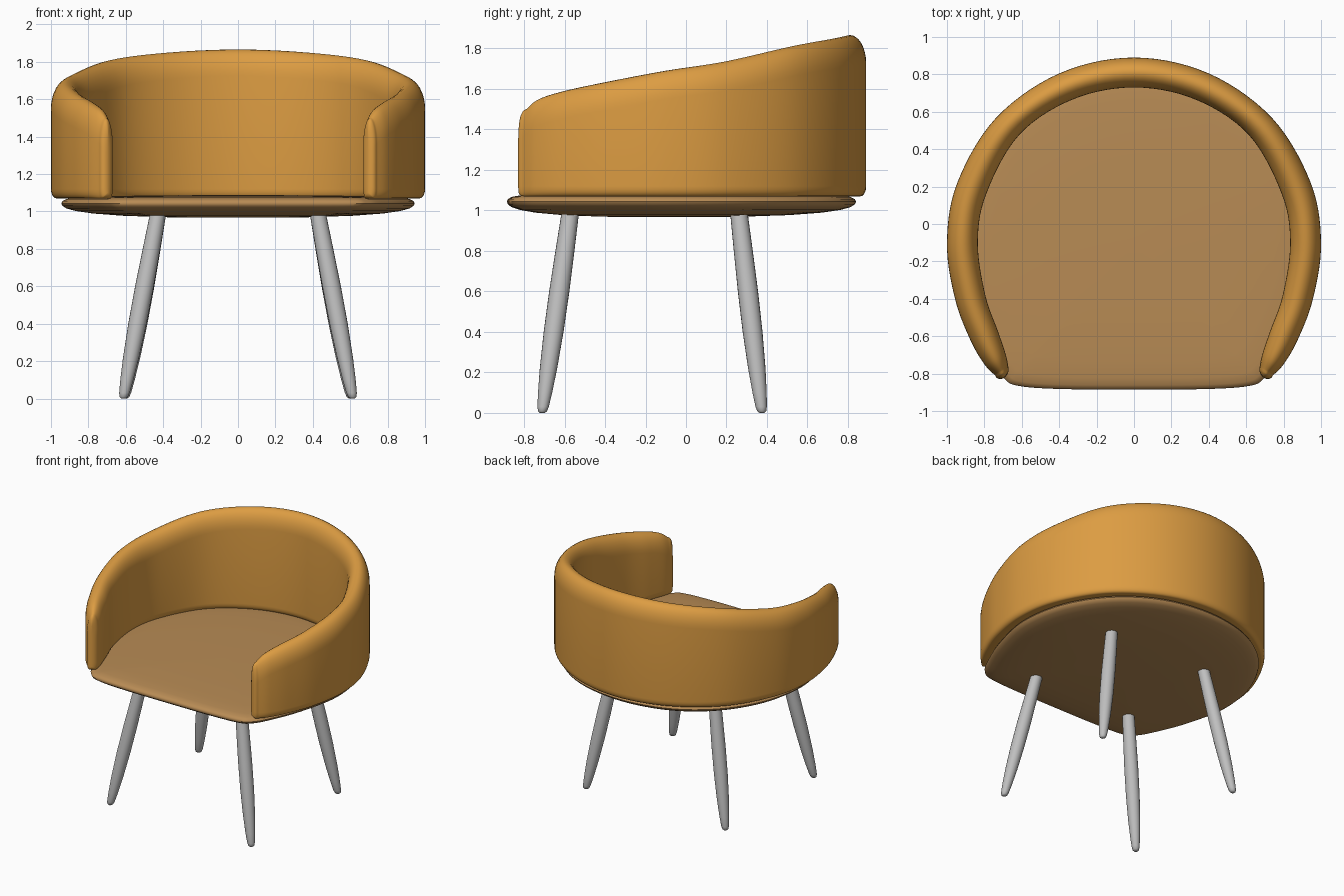
import bpy, bmesh, math
from mathutils import Vector

if "Cube" in bpy.data.objects:
    bpy.data.objects.remove(bpy.data.objects["Cube"])


def material(name, rgb):
    m = bpy.data.materials.new(name)
    m.diffuse_color = (*rgb, 1)
    m.use_nodes = True
    m.node_tree.nodes["Principled BSDF"].inputs["Base Color"].default_value = m.diffuse_color
    return m


ORANGE = material("orange fabric", (0.72, 0.335, 0.055))
BROWN = material("brown cushion", (0.48, 0.26, 0.09))
GREY = material("grey metal", (0.52, 0.52, 0.52))


def loft(name, rings, mat):
    """Skin a list of equal-length closed rings and cap both ends."""
    bm = bmesh.new()
    vs = [[bm.verts.new(p) for p in r] for r in rings]
    n = len(rings[0])
    for a, b in zip(vs, vs[1:]):
        for i in range(n):
            j = (i + 1) % n
            bm.faces.new((a[i], a[j], b[j], b[i]))
    bm.faces.new(vs[0])
    bm.faces.new(vs[-1])
    bmesh.ops.recalc_face_normals(bm, faces=bm.faces)
    me = bpy.data.meshes.new(name)
    bm.to_mesh(me)
    bm.free()
    me.materials.append(mat)
    ob = bpy.data.objects.new(name, me)
    bpy.context.collection.objects.link(ob)
    for o in bpy.context.selected_objects:
        o.select_set(False)
    ob.select_set(True)
    bpy.context.view_layer.objects.active = ob
    bpy.ops.object.shade_smooth_by_angle(angle=math.radians(50))
    return ob


def spline(pts, closed, steps):
    """Catmull-Rom through tuples of any size."""
    n, out = len(pts), []
    get = (lambda i: pts[i % n]) if closed else (lambda i: pts[max(0, min(n - 1, i))])
    for i in range(n if closed else n - 1):
        quad = list(zip(get(i - 1), get(i), get(i + 1), get(i + 2)))
        for k in range(steps):
            t = k / steps
            out.append(tuple(0.5 * (2 * b + (c - a) * t + (2 * a - 5 * b + 4 * c - d) * t * t
                                    + (3 * b - a - 3 * c + d) * t ** 3) for a, b, c, d in quad))
    if not closed:
        out.append(pts[-1])
    return out


# Wrap-around backrest: outer x, outer y, inner x, inner y, crest height
half = [(0, .89, 0, .73, 1.866), (.40, .805, .33, .665, 1.85), (.74, .565, .615, .475, 1.81),
        (.945, .22, .79, .16, 1.735), (1.0, -.10, .835, -.10, 1.69), (.957, -.40, .795, -.38, 1.635),
        (.875, -.62, .725, -.58, 1.59), (.80, -.75, .685, -.70, 1.55), (.742, -.81, .672, -.765, 1.50)]
path = [(-a, b, -c, d, e) for a, b, c, d, e in half[:0:-1]] + half
path = spline(path, False, 7)

# Cross-section as (side -1..1, height reference, offset): round top, small round bottom
section = []
for k in range(17):
    a = math.pi * k / 16
    section.append((math.cos(a), "top", 0.14 * (math.sin(a) - 1)))
for start in (math.pi, 1.5 * math.pi):
    for k in range(6):
        a = start + math.pi / 2 * k / 5
        side = -1 if start == math.pi else 1
        section.append((side * 0.65 + 0.35 * math.cos(a), "bottom", 0.05 * (1 + math.sin(a))))


def station(o, i, top, bottom):
    mid, arm = (o + i) / 2, (o - i) / 2
    return [(*(mid + arm * u), (top if ref == "top" else bottom) + dz) for u, ref, dz in section]


def end_cap(p):
    """Rounded arm end: narrowing stations pushed forward."""
    o, i = Vector(p[:2]), Vector(p[2:4])
    mid, arm = (o + i) / 2, (o - i) / 2
    push = Vector((-0.012 if mid.x > 0 else 0.012, -0.035))
    rings = []
    for k in range(1, 7):
        a = math.radians(14 * k)
        m, w = mid + push * math.sin(a), arm * math.cos(a)
        rings.append(station(m + w, m - w, p[4] - .09 * (1 - math.cos(a)), 1.07 + .03 * (1 - math.cos(a))))
    return rings


rings = [station(Vector(p[:2]), Vector(p[2:4]), p[4], 1.07) for p in path]
loft("backrest", end_cap(path[0])[::-1] + rings + end_cap(path[-1]), ORANGE)

# Seat: one outline scaled through a domed profile
side = [(.40, -.882), (.62, -.865), (.695, -.825), (.765, -.72), (.875, -.45),
        (.945, -.10), (.88, .26), (.68, .57), (.38, .77)]
outline = spline([(0, -.885)] + side + [(0, .84)] + [(-x, y) for x, y in side[::-1]], True, 6)
profile = [(.05, .967), (.4, .969), (.65, .977), (.82, .989), (.92, 1.003), (.97, 1.016), (.993, 1.03),
           (1, 1.043), (.993, 1.056), (.97, 1.067), (.92, 1.074), (.8, 1.08), (.5, 1.086), (.05, 1.088)]
loft("seat", [[(x * s, -.1 + (y + .1) * s, z) for x, y in outline] for s, z in profile], BROWN)

# Splayed tapered legs
leg_profile = [(0, .012), (.008, .022), (.03, .028), (.1, .035), (.22, .043), (.4, .049),
               (.6, .05), (.8, .047), (1, .043)]
for name, foot, head in (("front", (.613, -.71), (.425, -.57)), ("back", (.605, .375), (.425, .26))):
    for label, s in (("left", -1), ("right", 1)):
        a, b = Vector((foot[0] * s, foot[1], 0)), Vector((head[0] * s, head[1], 1.0))
        loft(f"{name}_leg_{label}",
             [[a.lerp(b, t) + Vector((r * math.cos(k * math.pi / 10), r * math.sin(k * math.pi / 10), 0))
               for k in range(20)] for t, r in leg_profile], GREY)
